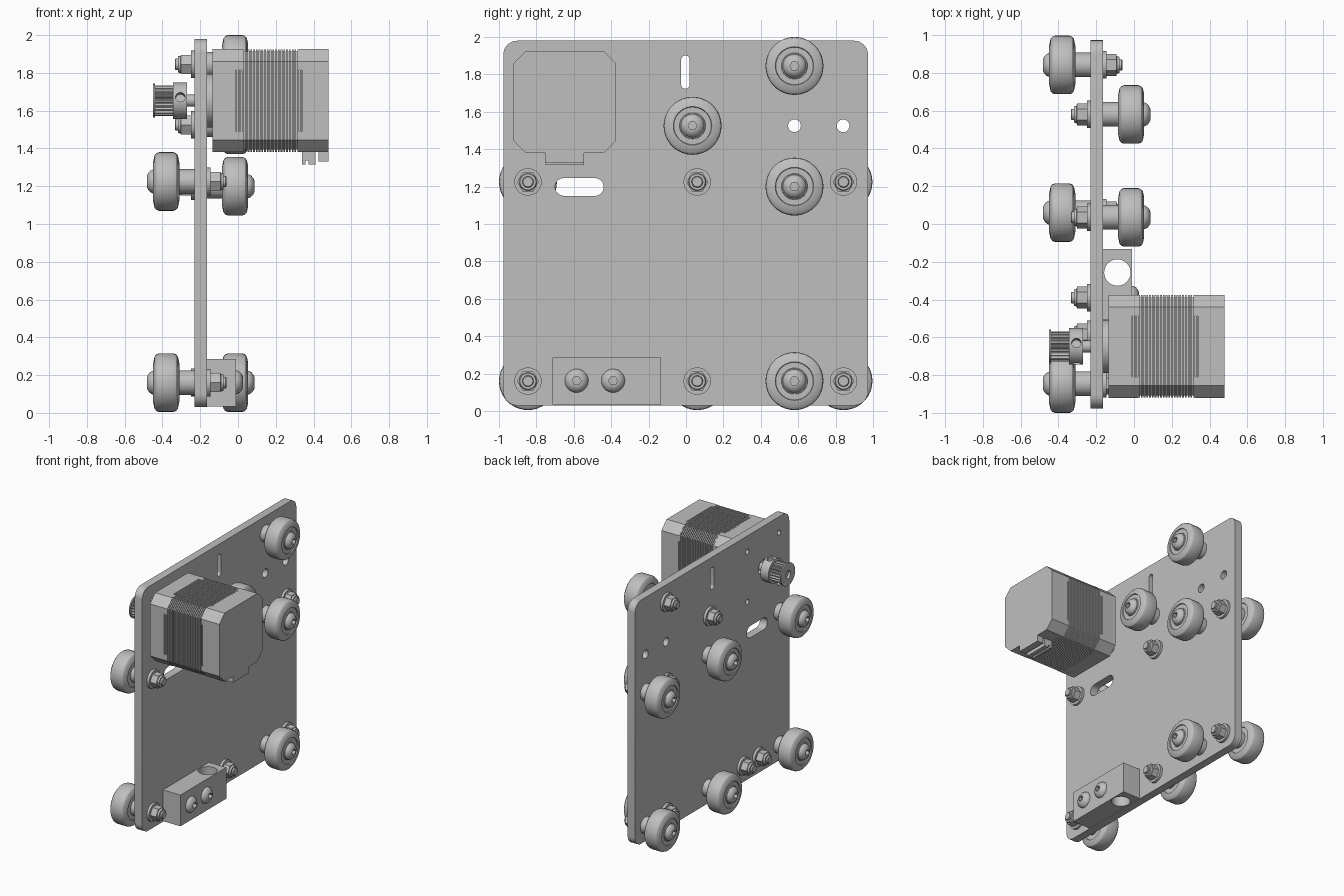
import bpy, bmesh
from math import sin, cos, pi
from mathutils import Matrix

if "Cube" in bpy.data.objects:
    bpy.data.objects.remove(bpy.data.objects["Cube"])

grey = bpy.data.materials.new("plain_grey")
grey.use_nodes = True
grey.diffuse_color = (0.52, 0.52, 0.52, 1)
grey.node_tree.nodes["Principled BSDF"].inputs["Base Color"].default_value = (0.52, 0.52, 0.52, 1)

parts = []
SEGS = 36
PLATE_R, PLATE_L = -0.165, -0.23      # faces of the plate along x


def add(name, data):
    ob = bpy.data.objects.new(name, data)
    bpy.context.collection.objects.link(ob)
    data.materials.append(grey)
    parts.append(ob)
    return ob


def to_mesh(ob):
    bpy.ops.object.select_all(action='DESELECT')
    ob.select_set(True)
    bpy.context.view_layer.objects.active = ob
    bpy.ops.object.convert(target='MESH')
    bm = bmesh.new()
    bm.from_mesh(ob.data)
    bmesh.ops.remove_doubles(bm, verts=bm.verts, dist=1e-5)
    bmesh.ops.recalc_face_normals(bm, faces=bm.faces)
    bm.to_mesh(ob.data)
    bm.free()


def lathe(name, profile, pos, d=1):
    """Turn (distance, radius, is_hexagon) stations about the x axis."""
    bm = bmesh.new()
    rings = []
    for t, r, *is_hex in profile:
        ring = []
        for i in range(SEGS):
            a = 2 * pi * i / SEGS
            k = cos(pi / 6) / cos(a % (pi / 3) - pi / 6) if is_hex else 1
            ring.append(bm.verts.new((pos[0] + d * t, pos[1] + r * k * cos(a), pos[2] + r * k * sin(a))))
        rings.append(ring)
    for p, q in zip(rings, rings[1:]):
        for i in range(SEGS):
            j = (i + 1) % SEGS
            bm.faces.new((p[i], p[j], q[j], q[i]))
    bm.faces.new(rings[0])
    bm.faces.new(rings[-1])
    bmesh.ops.recalc_face_normals(bm, faces=bm.faces)
    me = bpy.data.meshes.new(name)
    bm.to_mesh(me)
    bm.free()
    return add(name, me)


def sheet(name, loops, a, b, axis='x'):
    """Extrude closed loops (inner ones are holes) from a to b along an axis."""
    cu = bpy.data.curves.new(name, 'CURVE')
    cu.dimensions = '2D'
    cu.fill_mode = 'BOTH'
    cu.extrude = abs(b - a) / 2
    for loop in loops:
        sp = cu.splines.new('POLY')
        sp.points.add(len(loop) - 1)
        for p, (u, v) in zip(sp.points, loop):
            p.co = (u, v, 0, 1)
        sp.use_cyclic_u = True
    ob = add(name, cu)
    m = (a + b) / 2
    ob.matrix_world = {
        'x': Matrix(((0, 0, 1, m), (1, 0, 0, 0), (0, 1, 0, 0), (0, 0, 0, 1))),
        'y': Matrix(((0, 1, 0, 0), (0, 0, 1, m), (1, 0, 0, 0), (0, 0, 0, 1))),
        'z': Matrix.Translation((0, 0, m))}[axis]
    to_mesh(ob)
    return ob


def rounded(cu, cv, w, h, r, steps=8):
    pts = []
    for q, (su, sv) in enumerate(((1, 1), (-1, 1), (-1, -1), (1, -1))):
        for i in range(steps + 1):
            a = (q + i / steps) * pi / 2
            p = (cu + su * (w / 2 - r) + r * cos(a), cv + sv * (h / 2 - r) + r * sin(a))
            if all(abs(p[0] - o[0]) + abs(p[1] - o[1]) > 1e-5 for o in pts):
                pts.append(p)
    return pts


def circle(u, v, r):
    return rounded(u, v, 2 * r, 2 * r, r)


# Fasteners: t is the distance from the surface they sit on
def bolt_head(name, pos, d):
    dome = [(0, 0.063), (0.008, 0.062), (0.02, 0.055), (0.03, 0.043), (0.037, 0.028),
            (0.037, 0.024, True), (0.012, 0.024, True)]
    lathe(name + "_bolt_head", dome, pos, d)


def lock_nut(name, pos, d):
    lathe(name + "_washer", [(0, 0.073), (0.02, 0.073)], pos, d)
    lathe(name + "_nut", [(0.02, 0.058, True), (0.072, 0.058, True), (0.074, 0.046),
                          (0.088, 0.043), (0.088, 0.03), (0.1, 0.03), (0.104, 0.026)], pos, d)


def wheel(name, y, z, d):
    face, back = (PLATE_R, PLATE_L) if d > 0 else (PLATE_L, PLATE_R)
    pos = (face, y, z)
    lathe(name + "_spacer", [(0, 0.065), (0.085, 0.065)], pos, d)
    half = [(0.062, 0.07), (0.062, 0.1), (0.069, 0.103), (0.062, 0.138), (0.052, 0.15), (0.038, 0.155)]
    mid = 0.15
    profile = [(mid - t, r) for t, r in half] + [(mid + t, r) for t, r in reversed(half)]
    lathe(name, profile + [(mid + 0.068, 0.068)], pos, d)
    bolt_head(name, (face + d * 0.216, y, z), d)
    lock_nut(name, (back, y, z), -d)


# Plate with motor mount, slots and spare holes
MY, MZ = -0.648, 1.653
holes = [circle(MY + sy * 0.2, MZ + sz * 0.2, 0.02) for sy in (-1, 1) for sz in (-1, 1)]
holes += [circle(MY, MZ, 0.06), circle(0.58, 1.525, 0.034), circle(0.84, 1.525, 0.034),
          rounded(-0.003, 1.812, 0.046, 0.178, 0.023), rounded(-0.57, 1.198, 0.26, 0.095, 0.0475)]
sheet("plate", [rounded(-0.002, 1.005, 1.95, 1.95, 0.075)] + holes, PLATE_L, PLATE_R)

# Wheels on both sides
for i, (y, z) in enumerate(((0.035, 1.525), (0.58, 1.845), (0.58, 1.2), (0.58, 0.16))):
    wheel(f"inner_wheel_{i}", y, z, 1)
for z, row in ((1.225, "upper"), (0.16, "lower")):
    for i, y in enumerate((-0.845, 0.06, 0.842)):
        wheel(f"outer_{row}_wheel_{i}", y, z, -1)

# Belt block with its vertical bore and two bolts
sheet("belt_block", [[(-0.165, -0.713), (-0.01, -0.713), (-0.01, -0.133), (-0.165, -0.133)],
                     circle(-0.088, -0.257, 0.07)], 0.035, 0.285, 'z')
for i, y in enumerate((-0.585, -0.39)):
    bolt_head(f"block_{i}", (-0.01, y, 0.162), 1)
    lock_nut(f"block_{i}", (PLATE_L, y, 0.162), -1)


# Motor
def motor_outline(inset=0.0, notch=0.0):
    h, c, n = 0.273 - inset, 0.208, 0.162
    pts = []
    for q in range(4):
        side = [(h, -c), (h, c)]
        if notch:
            side = [(h, -c), (h, -n), (h - notch, -n), (h - notch, n), (h, n), (h, c)]
        for u, v in side:
            for _ in range(q):
                u, v = -v, u
            pts.append((MY + u, MZ + v))
    return pts


sheet("motor_front_cap", [motor_outline()], -0.135, -0.01)
sheet("motor_rear_cap", [motor_outline()], 0.34, 0.48)
sheet("motor_front_lip", [motor_outline(0, 0.016)], -0.01, 0.02)
sheet("motor_rear_lip", [motor_outline(0, 0.016)], 0.32, 0.34)
sheet("motor_core", [motor_outline(0.014)], -0.01, 0.34)
FINS = 24
pitch = 0.35 / FINS
fin = sheet("motor_fins", [motor_outline(0.002)], -0.01 + pitch * 0.2, -0.01 + pitch * 0.8)
stack = fin.modifiers.new("stack", 'ARRAY')
stack.count = FINS
stack.use_relative_offset = False
stack.use_constant_offset = True
stack.constant_offset_displace = (0, 0, pitch)
to_mesh(fin)
lathe("motor_boss", [(0, 0.142), (0.03, 0.142)], (PLATE_R, MY, MZ))
lathe("motor_shaft", [(0, 0.032), (0.295, 0.032)], (-0.135, MY, MZ), -1)

# Wire connector under the motor, profile in (z, x)
sheet("connector", [[(1.4, 0.34), (1.315, 0.34), (1.315, 0.358), (1.335, 0.358), (1.335, 0.372),
                     (1.315, 0.372), (1.315, 0.41), (1.4, 0.41)]], -0.75, -0.545, 'y')
sheet("connector_tab", [[(1.4, 0.425), (1.33, 0.425), (1.33, 0.48), (1.4, 0.48)]], -0.75, -0.545, 'y')

# Belt pulley: flange, toothed drum and hub with two set screw holes
teeth = []
for i in range(80):
    a = 2 * pi * i / 80
    r = 0.08 if i % 4 < 2 else 0.068
    teeth.append((MY + r * cos(a), MZ + r * sin(a)))
sheet("pulley_teeth", [teeth, circle(MY, MZ, 0.032)], -0.44, -0.34)
sheet("pulley_flange", [circle(MY, MZ, 0.09), circle(MY, MZ, 0.032)], -0.45, -0.44)
hub = lathe("pulley_hub", [(0, 0.097), (0.072, 0.097)], (-0.343, MY, MZ))
for turn in (0, 1):
    drill = lathe("set_screw_cutter", [(0.045, 0.025), (0.15, 0.025)], (0, 0, 0))
    drill.hide_render = True
    angle = pi - 0.2 - turn * pi / 2      # direction of the hole in the yz plane
    drill.data.transform(Matrix.Translation((-0.305, MY, MZ)) @ Matrix.Rotation(angle, 4, 'X')
                         @ Matrix.Rotation(pi / 2, 4, 'Z'))
    cut = hub.modifiers.new("set_screw", 'BOOLEAN')
    cut.object = drill
    cut.solver = 'EXACT'
    to_mesh(hub)
    parts.remove(drill)
    bpy.data.objects.remove(drill)

# Smooth the round faces, keep edges sharp
bpy.ops.object.select_all(action='DESELECT')
for ob in parts:
    ob.select_set(True)
bpy.context.view_layer.objects.active = parts[0]
bpy.ops.object.shade_smooth_by_angle(angle=pi / 6)
